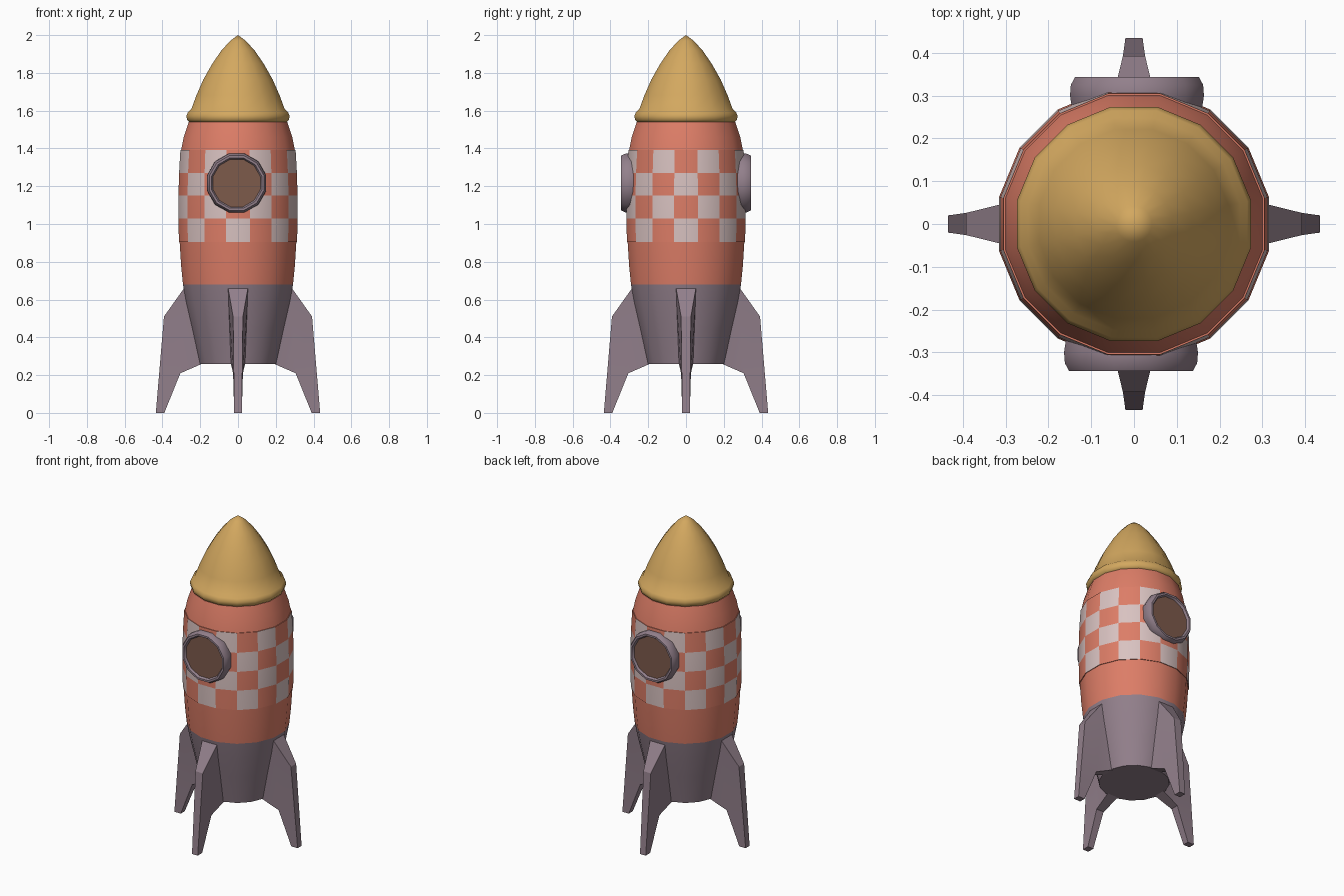
import bpy, bmesh, math
from mathutils import Matrix, Vector

if "Cube" in bpy.data.objects:
    bpy.data.objects.remove(bpy.data.objects["Cube"])


def material(name, rgb):
    m = bpy.data.materials.new(name)
    m.diffuse_color = (*rgb, 1)
    m.use_nodes = True
    m.node_tree.nodes["Principled BSDF"].inputs["Base Color"].default_value = m.diffuse_color
    return m


CORAL = material("coral", (0.72, 0.205, 0.135))
PALE = material("pale pink", (0.69, 0.54, 0.53))
GOLD = material("gold", (0.65, 0.39, 0.115))
GREY = material("mauve grey", (0.29, 0.215, 0.26))
BROWN = material("window brown", (0.205, 0.103, 0.07))


def finish(name, bm, mats, angle=30):
    bmesh.ops.recalc_face_normals(bm, faces=bm.faces)
    me = bpy.data.meshes.new(name)
    bm.to_mesh(me)
    bm.free()
    for m in mats:
        me.materials.append(m)
    ob = bpy.data.objects.new(name, me)
    bpy.context.collection.objects.link(ob)
    bpy.ops.object.select_all(action='DESELECT')
    ob.select_set(True)
    bpy.context.view_layer.objects.active = ob
    bpy.ops.object.shade_smooth_by_angle(angle=math.radians(angle))
    return ob


def lathe(name, profile, sides, mats, rule=None, matrix=None, angle=30):
    """Turn (radius, z) points round z; flat facets face the axes.
    rule(row, column) gives the material index."""
    bm = bmesh.new()
    rings = []
    for r, z in profile:
        if r == 0:
            rings.append([bm.verts.new((0, 0, z))] * sides)
        else:
            rings.append([bm.verts.new((r * math.cos((i - 0.5) * math.tau / sides),
                                        r * math.sin((i - 0.5) * math.tau / sides), z))
                          for i in range(sides)])
    for row, (a, b) in enumerate(zip(rings, rings[1:])):
        for i in range(sides):
            j = (i + 1) % sides
            f = bm.faces.new(list(dict.fromkeys((a[i], a[j], b[j], b[i]))))
            f.material_index = rule(row, i) if rule else 0
    if matrix:
        bm.transform(matrix)
    return finish(name, bm, mats, angle)


# engine section with closed underside
lathe("engine_section", [(0, 0.26), (0.205, 0.26), (0.245, 0.44), (0.278, 0.58), (0.297, 0.68)],
      16, [GREY])

# plain coral hull above and below the checked band
lathe("lower_hull", [(0.297, 0.68), (0.307, 0.78), (0.315, 0.905)], 16, [CORAL])
lathe("upper_hull", [(0.307, 1.39), (0.293, 1.46), (0.266, 1.54), (0, 1.54)], 16, [CORAL])

# checked band, one check per facet, slightly proud of the hull
lathe("checked_band", [(0.312, 0.905), (0.319, 0.905), (0.3215, 1.03), (0.3215, 1.15),
                       (0.318, 1.27), (0.311, 1.392), (0.303, 1.392)],
      16, [CORAL, PALE],
      lambda row, col: (row + col) % 2 if 0 < row < 5 else 0)

# nose cone with rounded rim
lathe("nose_cone", [(0, 1.538), (0.262, 1.538), (0.275, 1.552), (0.279, 1.572), (0.27, 1.592),
                    (0.252, 1.608), (0.225, 1.68), (0.187, 1.765), (0.138, 1.85),
                    (0.09, 1.918), (0.042, 1.97), (0, 2.0)], 16, [GOLD], angle=50)

# portholes front and back
for side, spin in (("front", 0), ("back", math.pi)):
    mat = (Matrix.Rotation(spin, 4, 'Z') @ Matrix.Translation((-0.007, 0, 1.217))
           @ Matrix.Rotation(math.pi / 2, 4, 'X'))
    lathe(side + "_porthole_frame",
          [(0.15, 0.24), (0.158, 0.275), (0.162, 0.30), (0.16, 0.325), (0.15, 0.343),
           (0.138, 0.343), (0.129, 0.328)], 12, [GREY], matrix=mat, angle=40)
    lathe(side + "_porthole_glass", [(0.131, 0.33), (0, 0.33)], 12, [BROWN], matrix=mat)

# four fins: (distance from axis, height, half thickness)
FIN = [(0.275, 0.675, 0.055), (0.392, 0.51, 0.026), (0.435, 0, 0.02),
       (0.39, 0, 0.02), (0.305, 0.21, 0.026), (0.19, 0.26, 0.038)]
for k, name in enumerate(("right", "back", "left", "front")):
    bm = bmesh.new()
    a, b = ([bm.verts.new((x, s * t, z)) for x, z, t in FIN] for s in (-1, 1))
    for v in (a, b):
        bm.faces.new((v[0], v[1], v[4], v[5]))
        bm.faces.new(v[1:5])
    for i in range(6):
        j = (i + 1) % 6
        bm.faces.new((a[i], a[j], b[j], b[i]))
    bm.transform(Matrix.Rotation(k * math.pi / 2, 4, 'Z'))
    finish(name + "_fin", bm, [GREY])
